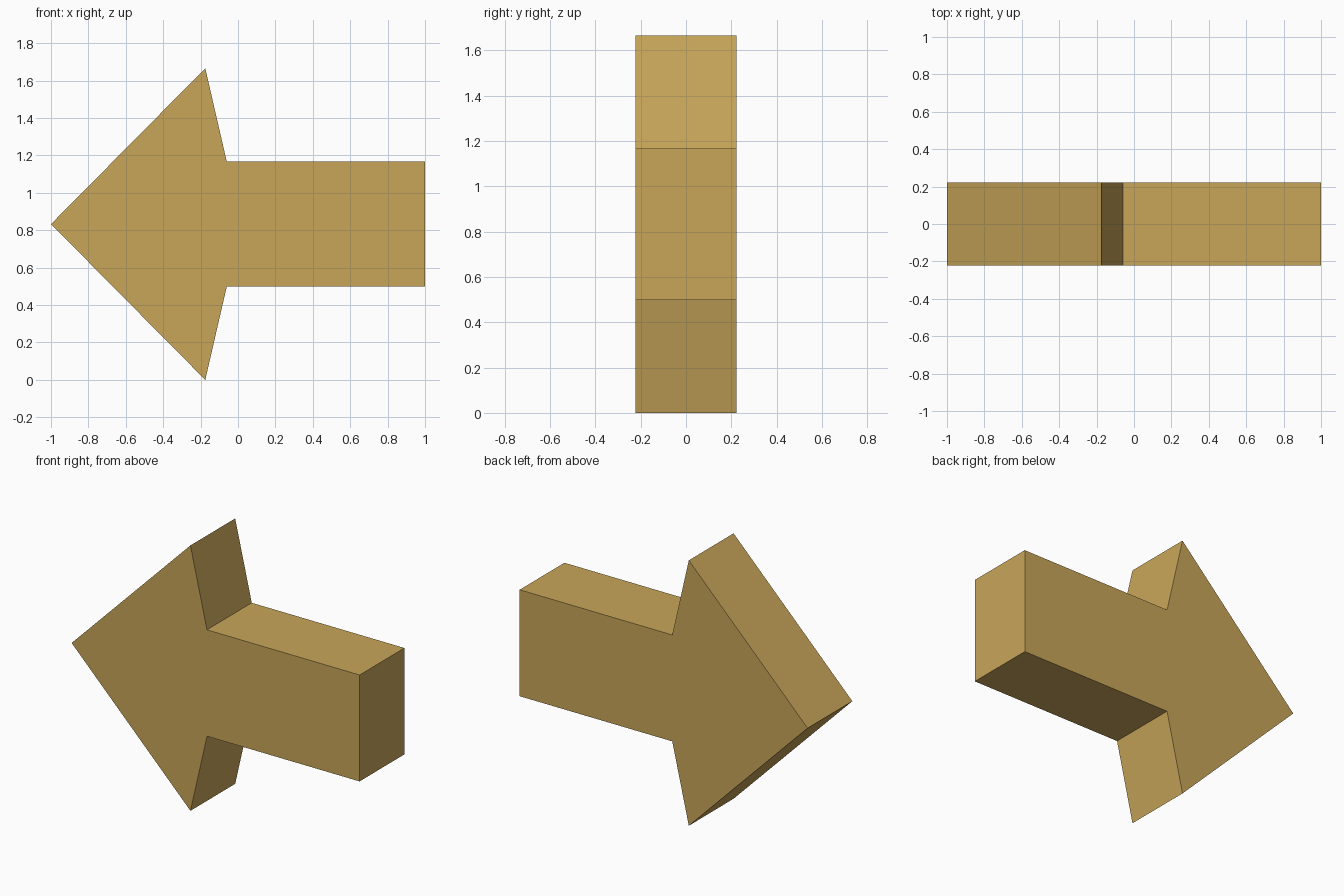
import bpy
import bmesh

if "Cube" in bpy.data.objects:
    bpy.data.objects.remove(bpy.data.objects["Cube"])

HALF_DEPTH = 0.222
MID_Z = 0.833

# Upper half of the arrow outline (x, height above the centre line), tip to tail
upper = [(-1.0, 0.0), (-0.175, 0.833), (-0.06, 0.334), (1.0, 0.334)]
# Mirror it below the centre line; the tip is shared
outline = upper + [(x, -h) for x, h in reversed(upper[1:])]

# Extrude the outline through the depth
bm = bmesh.new()
face = bm.faces.new([bm.verts.new((x, -HALF_DEPTH, MID_Z + h)) for x, h in outline])
extruded = bmesh.ops.extrude_face_region(bm, geom=[face], use_keep_orig=True)
new_verts = [g for g in extruded["geom"] if isinstance(g, bmesh.types.BMVert)]
bmesh.ops.translate(bm, verts=new_verts, vec=(0, 2 * HALF_DEPTH, 0))
bmesh.ops.recalc_face_normals(bm, faces=bm.faces)

mesh = bpy.data.meshes.new("arrow")
bm.to_mesh(mesh)
bm.free()

# Single tan colour
tan = bpy.data.materials.new("tan")
tan.diffuse_color = (0.584, 0.381, 0.102, 1.0)
tan.use_nodes = True
tan.node_tree.nodes["Principled BSDF"].inputs["Base Color"].default_value = tan.diffuse_color
mesh.materials.append(tan)

arrow = bpy.data.objects.new("arrow", mesh)
bpy.context.collection.objects.link(arrow)
